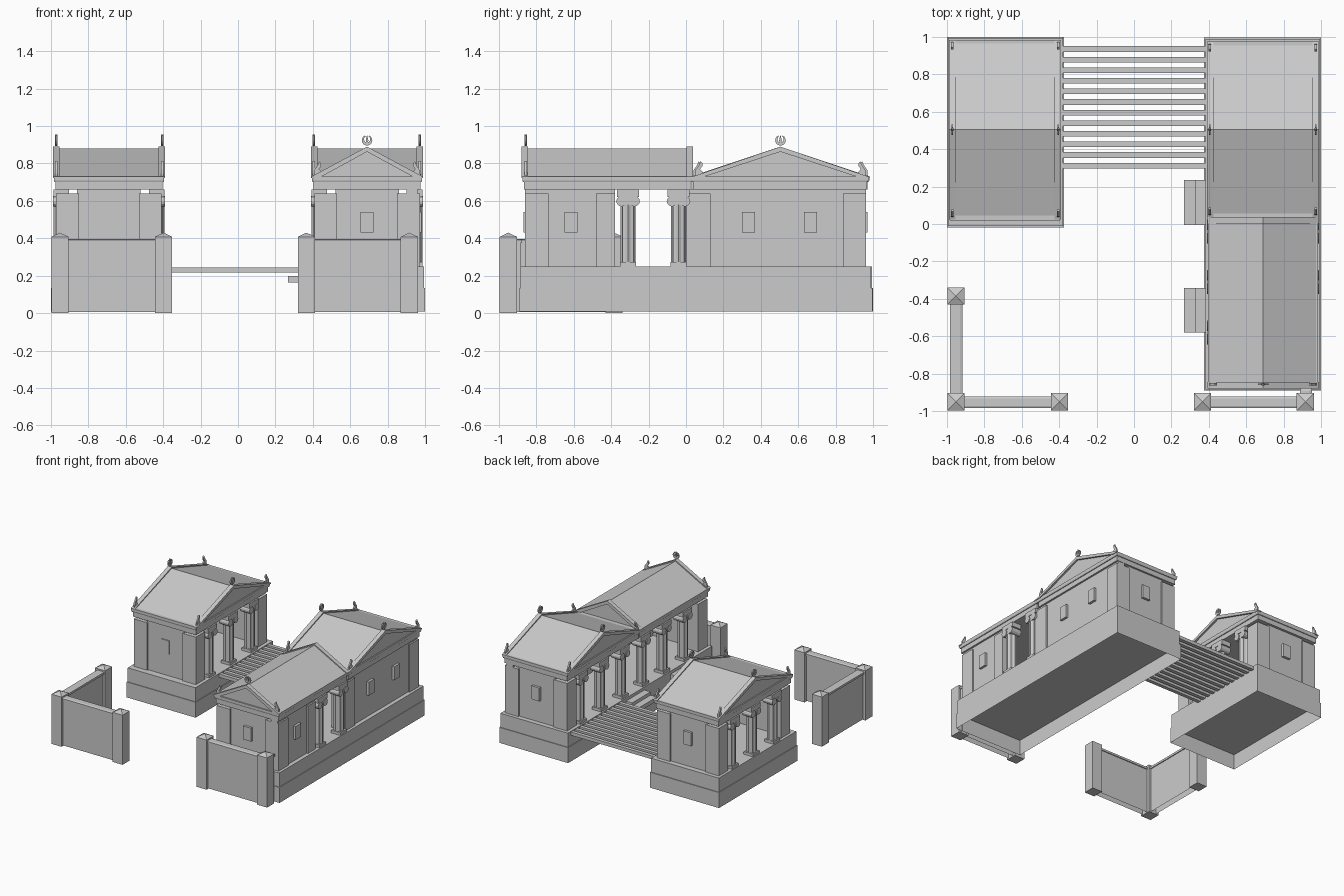
import bpy, bmesh
from math import sin, cos, pi, radians

cube = bpy.data.objects.get("Cube")
if cube:
    bpy.data.objects.remove(cube, do_unlink=True)

GREY = (0.6, 0.6, 0.6, 1)
stone = bpy.data.materials.new("grey_stone")
stone.use_nodes = True
stone.diffuse_color = GREY
stone.node_tree.nodes["Principled BSDF"].inputs["Base Color"].default_value = GREY


def finish(name, bm):
    bmesh.ops.recalc_face_normals(bm, faces=bm.faces)
    mesh = bpy.data.meshes.new(name)
    bm.to_mesh(mesh)
    bm.free()
    mesh.materials.append(stone)
    obj = bpy.data.objects.new(name, mesh)
    bpy.context.collection.objects.link(obj)
    return obj


def loft(name, rings, cap_start=True):
    """Skin a list of equal-length point rings, closed at the end."""
    bm = bmesh.new()
    loops = [[bm.verts.new(p) for p in ring] for ring in rings]
    n = len(loops[0])
    for a, b in zip(loops, loops[1:]):
        for i in range(n):
            j = (i + 1) % n
            bm.faces.new((a[i], a[j], b[j], b[i]))
    if cap_start:
        bm.faces.new(loops[0][::-1])
    bm.faces.new(loops[-1])
    return finish(name, bm)


def rect(x0, x1, y0, y1, z, grow=0.0):
    return [(x0 - grow, y0 - grow, z), (x1 + grow, y0 - grow, z),
            (x1 + grow, y1 + grow, z), (x0 - grow, y1 + grow, z)]


def box(name, x0, x1, y0, y1, z0, z1, cap_start=True):
    return loft(name, [rect(x0, x1, y0, y1, z0), rect(x0, x1, y0, y1, z1)], cap_start)


def prism(name, pts, a0, a1, axis):
    """Extrude a (side, height) outline along the x or y axis."""
    def place(a):
        return [(a, u, z) if axis == "x" else (u, a, z) for u, z in pts]
    return loft(name, [place(a0), place(a1)])


def circle(u, z, r, n=12):
    return [(u + r * cos(2 * pi * i / n), z + r * sin(2 * pi * i / n)) for i in range(n)]


# ---- Two-step plinth, the lower step hollow and open underneath
def plinth(name, x0, x1, y0, y1):
    box(name + "_lower", x0 - 0.006, x1 + 0.006, y0 - 0.006, y1 + 0.006, 0.008, 0.135, False)
    box(name + "_upper", x0, x1, y0, y1, 0.135, 0.25)


# ---- Fluted column with scrolled capital
def column(name, x, y):
    box(name + "_base", x - 0.042, x + 0.042, y - 0.042, y + 0.042, 0.25, 0.272)

    def star(z):
        return [(x + (0.041 - 0.006 * (i % 2)) * cos(pi * i / 8),
                 y + (0.041 - 0.006 * (i % 2)) * sin(pi * i / 8), z) for i in range(16)]
    loft(name + "_shaft", [star(0.272), star(0.58)])
    box(name + "_capital", x - 0.038, x + 0.038, y - 0.04, y + 0.04, 0.575, 0.63)
    for side in (-1, 1):
        prism(name + "_scroll", circle(y + side * 0.035, 0.598, 0.028), x - 0.044, x + 0.044, "x")
    box(name + "_abacus", x - 0.042, x + 0.042, y - 0.06, y + 0.06, 0.622, 0.66)


# ---- Horned ornament on the gable peak
def crest(name, u, z, r, a, axis):
    outer = [radians(115 + 310 * i / 14) for i in range(15)]
    pts = [(u + r * cos(t), z + r * sin(t)) for t in outer]
    pts += [(u + r * 0.6 * cos(t), z + r * (0.2 + 0.6 * sin(t))) for t in reversed(outer)]
    prism(name + "_horns", pts, a - 0.005, a + 0.005, axis)
    prism(name + "_leaf", [(u - 0.007, z), (u, z - 0.03), (u + 0.007, z), (u, z + 0.03)],
          a - 0.007, a + 0.007, axis)


# ---- Curled horn on the gable corner, s pointing outwards
def horn(name, u, a, s, axis):
    shape = [(0.028, 0.728), (0.024, 0.765), (0.01, 0.785), (0.004, 0.795), (-0.002, 0.812),
             (-0.012, 0.802), (-0.012, 0.785), (0.0, 0.77), (-0.012, 0.757), (-0.012, 0.735)]
    prism(name, [(u + s * p, z) for p, z in shape], a - 0.006, a + 0.006, axis)


# ---- Gable roof with raised end mouldings and ornaments
def roof(name, axis, a0, a1, mid, half, ends):
    base, top = 0.73, 0.89
    prism(name + "_slopes", [(mid - half + 0.005, base - 0.005), (mid + half - 0.005, base - 0.005),
                             (mid, top - 0.01)], a0 + 0.015, a1 - 0.015, axis)
    h, t = half, 0.027
    chevron = [(mid - h, base - 0.008), (mid - h, base), (mid, top), (mid + h, base),
               (mid + h, base - 0.008), (mid + h - 0.04, base - 0.008), (mid, top - t),
               (mid - h + 0.04, base - 0.008)]
    for p, q in ((a0, a0 + 0.035), (a1 - 0.035, a1)):
        prism(name + "_gable_moulding", chevron, p, q, axis)
    for a in ends:
        crest(name + "_crest", mid, 0.924, 0.028, a, axis)
        for s in (-1, 1):
            horn(name + "_corner_horn", mid + s * (half - 0.04), a, s, axis)


def entablature(name, x0, x1, y0, y1):
    box(name + "_beam", x0 + 0.01, x1 - 0.01, y0 + 0.01, y1 - 0.01, 0.66, 0.705)
    loft(name + "_cornice", [rect(x0, x1, y0, y1, 0.70, -0.004), rect(x0, x1, y0, y1, 0.71),
                             rect(x0, x1, y0, y1, 0.73)])


# ---- Walls with corner piers and raised window slabs
def end_wall(name, mid, y, out, relief):
    """Wall across x whose outer face lies at y and faces out (-1 or 1)."""
    inner = sorted((y - out * 0.012, y - out * 0.075))
    box(name + "_panel", mid - 0.17, mid + 0.17, *inner, 0.25, 0.66)
    pier = sorted((y, y - out * 0.12))
    for s in (-1, 1):
        box(name + "_pier", *sorted((mid + s * 0.16, mid + s * 0.282)), *pier, 0.25, 0.64)
    box(name + "_window", mid - 0.035, mid + 0.035,
        *sorted((y - out * 0.014, y - out * (0.012 - relief))), 0.43, 0.54)


def side_wall(name, y0, y1, w0, w1, windows):
    """Solid wall along the outer +x side."""
    box(name + "_panel", 0.9, 0.96, y0, y1, 0.25, 0.66)
    for p, q in ((y0, w0), (w1, y1)):
        box(name + "_pier", 0.85, 0.972, p, q, 0.25, 0.64)
    for y in windows:
        box(name + "_window", 0.955, 0.98, y - 0.035, y + 0.035, 0.43, 0.54)


MID = 0.69
HALL_Y = 0.505
ROWS = (0.23, 0.5, 0.77)

# Small hall, open on both long sides
plinth("small_hall_plinth", -0.994, -0.379, -0.012, 0.994)
end_wall("small_hall_front_wall", -MID, 0.035, -1, 0.008)
end_wall("small_hall_back_wall", -MID, 0.962, 1, 0.02)
for y in ROWS:
    for x in (-0.945, -0.435):
        column("small_hall_column", x, y)
entablature("small_hall", -0.985, -0.395, 0.02, 0.98)
roof("small_hall_roof", "x", -0.99, -0.39, HALL_Y, 0.48, (-0.972, -0.405))

# Long hall: back wing across, front wing running forward
plinth("long_hall_plinth", 0.381, 0.994, -0.884, 0.99)
end_wall("long_hall_front_wall", MID, -0.86, -1, 0.02)
end_wall("long_hall_back_wall", MID, 0.962, 1, 0.02)
side_wall("long_hall_back_side", 0.0, 0.962, 0.13, 0.84, (0.335, 0.665))
side_wall("long_hall_front_side", -0.86, -0.38, -0.735, -0.48, (-0.615,))
for y in (-0.58, -0.31, -0.04) + ROWS:
    column("long_hall_inner_column", 0.435, y)
for y in (-0.31, -0.04):
    column("long_hall_outer_column", 0.945, y)
entablature("long_hall_back", 0.395, 0.985, 0.03, 0.975)
entablature("long_hall_front", 0.395, 0.985, -0.875, 0.035)
roof("long_hall_back_roof", "x", 0.39, 0.99, HALL_Y, 0.47, (0.405, 0.972))
roof("long_hall_front_roof", "y", -0.88, 0.038, MID, 0.298, (-0.857,))

# Bridge slats between the halls
for i in range(12):
    y = 0.312 + i * 0.0567
    box("bridge_slat", -0.385, 0.385, y - 0.015, y + 0.015, 0.218, 0.245)

# Steps against the long hall
for y0, y1 in ((-0.005, 0.235), (-0.58, -0.342)):
    box("lower_step", 0.268, 0.385, y0, y1, 0.165, 0.198)
    box("upper_step", 0.325, 0.385, y0, y1, 0.198, 0.225)


# ---- Enclosure walls with capped posts
def post(x, y):
    r = (x - 0.046, x + 0.046, y - 0.046, y + 0.046)
    loft("fence_post", [rect(*r, 0), rect(*r, 0.408), rect(*r, 0.43, -0.0455)])


def fence(x0, x1, y0, y1):
    box("fence_wall", x0, x1, y0, y1, 0.005, 0.38, False)
    loft("fence_coping", [rect(x0, x1, y0, y1, 0.375, 0.007), rect(x0, x1, y0, y1, 0.392, 0.007),
                          rect(x0, x1, y0, y1, 0.397, -0.006)])


for x, y in ((-0.952, -0.95), (-0.398, -0.95), (-0.952, -0.385), (0.366, -0.95), (0.916, -0.95)):
    post(x, y)
fence(-0.94, -0.41, -0.978, -0.928)
fence(-0.977, -0.925, -0.94, -0.4)
fence(0.38, 0.9, -0.978, -0.928)
fence(0.895, 0.945, -0.94, -0.884)
